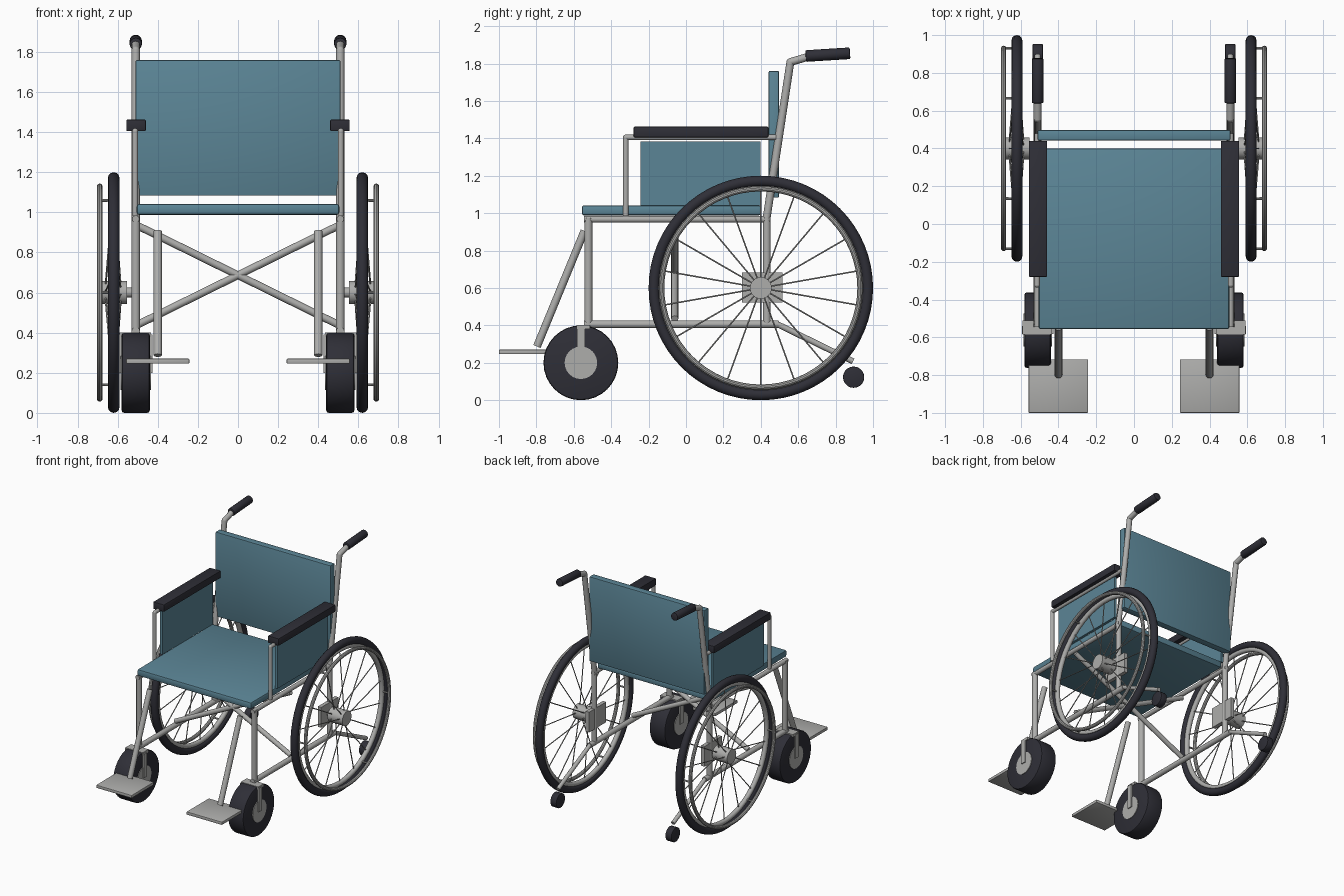
import bpy, bmesh, math
from mathutils import Vector, Matrix

if "Cube" in bpy.data.objects:
    bpy.data.objects.remove(bpy.data.objects["Cube"])


def material(name, rgb):
    m = bpy.data.materials.new(name)
    m.diffuse_color = (*rgb, 1)
    m.use_nodes = True
    m.node_tree.nodes["Principled BSDF"].inputs["Base Color"].default_value = m.diffuse_color
    return m


TEAL = material("teal fabric", (0.105, 0.235, 0.305))
METAL = material("grey metal", (0.42, 0.42, 0.41))
DARK = material("dark rubber", (0.028, 0.028, 0.038))


def finish(name, bm, mat):
    me = bpy.data.meshes.new(name)
    bmesh.ops.recalc_face_normals(bm, faces=bm.faces)
    bm.to_mesh(me)
    bm.free()
    me.materials.append(mat)
    ob = bpy.data.objects.new(name, me)
    bpy.context.collection.objects.link(ob)
    return ob


def add_tube(bm, a, b, r, n=12):
    a, b = Vector(a), Vector(b)
    d = b - a
    mat = Matrix.Translation((a + b) / 2) @ d.to_track_quat('Z', 'Y').to_matrix().to_4x4()
    bmesh.ops.create_cone(bm, cap_ends=True, segments=n, radius1=r, radius2=r,
                          depth=d.length, matrix=mat)


def tube(name, points, r, mat, n=12, bevel=0):
    """Round tube along a list of points, with ball joints at the bends."""
    bm = bmesh.new()
    for a, b in zip(points, points[1:]):
        add_tube(bm, a, b, r, n)
    for p in points[1:-1]:
        bmesh.ops.create_uvsphere(bm, u_segments=n, v_segments=8, radius=r,
                                  matrix=Matrix.Translation(p))
    if bevel:
        caps = [e for e in bm.edges if any(len(f.verts) == n for f in e.link_faces)]
        bmesh.ops.bevel(bm, geom=caps, offset=bevel, segments=2, profile=0.5, affect='EDGES')
    return finish(name, bm, mat)


def box(name, lo, hi, mat, bevel=0):
    lo, hi = Vector(lo), Vector(hi)
    size = Vector([abs(v) for v in hi - lo])
    bm = bmesh.new()
    bmesh.ops.create_cube(bm, size=1, matrix=Matrix.Translation((lo + hi) / 2) @ Matrix.Diagonal((*size, 1)))
    if bevel:
        bmesh.ops.bevel(bm, geom=bm.edges[:], offset=bevel, segments=2, profile=0.5, affect='EDGES')
    return finish(name, bm, mat)


def ring(name, x, R, r, mat, major=64, minor=12):
    bpy.ops.mesh.primitive_torus_add(location=(x, WY, WZ), rotation=(0, math.pi / 2, 0), major_radius=R,
                                     minor_radius=r, major_segments=major, minor_segments=minor)
    ob = bpy.context.object
    ob.name = name
    ob.data.materials.append(mat)
    return ob


WY, WZ = 0.40, 0.60      # rear wheel axle


def on_wheel(x, r, deg):
    t = math.radians(deg)
    return (x, WY + r * math.cos(t), WZ + r * math.sin(t))


# upholstery
box("seat", (-0.505, -0.557, 0.988), (0.505, 0.40, 1.042), TEAL, 0.012)
box("backrest", (-0.51, 0.442, 1.083), (0.51, 0.497, 1.76), TEAL, 0.006)

for s, side in ((-1, "left"), (1, "right")):
    X = 0.51 * s

    # side frame
    tube(side + "_front_post", [(X, -0.522, 0.39), (X, -0.522, 0.975)], 0.022, METAL)
    tube(side + "_lower_rail", [(X, -0.545, 0.406), (X, 0.495, 0.406)], 0.021, METAL)
    tube(side + "_upper_rail", [(X, -0.545, 0.967), (X, 0.45, 0.967)], 0.018, METAL)
    tube(side + "_rear_post", [(X, 0.432, 0.406), (X, 0.432, 0.98), (X, 0.558, 1.808), (X, 0.66, 1.838)],
         0.021, METAL)
    tube(side + "_push_grip", [(X, 0.64, 1.84), (X, 0.877, 1.855)], 0.031, DARK, 16, 0.006)

    # folding cross brace
    tube(side + "_cross_brace", [(-X, -0.06, 0.435), (X, -0.06, 0.938)], 0.019, METAL)

    # armrest
    A = 0.513 * s
    tube(side + "_armrest_tube", [(A, -0.322, 0.985), (A, -0.322, 1.405), (A, 0.48, 1.405)], 0.015, METAL)
    box(side + "_armrest_pad", (0.46 * s, -0.28, 1.405), (0.557 * s, 0.44, 1.463), DARK, 0.006)
    box(side + "_side_panel", (0.50 * s, -0.243, 1.04), (0.52 * s, 0.398, 1.383), TEAL)

    # footrest
    tube(side + "_footrest_tube", [(0.40 * s, -0.543, 0.905), (0.40 * s, -0.797, 0.287)], 0.021, METAL)
    box(side + "_footplate", (0.243 * s, -1.0, 0.246), (0.558 * s, -0.717, 0.27), METAL, 0.004)

    # front caster
    tube(side + "_caster_tyre", [(0.44 * s, -0.562, 0.2), (0.58 * s, -0.562, 0.2)], 0.2, DARK, 32, 0.012)
    tube(side + "_caster_hub", [(0.435 * s, -0.562, 0.2), (0.585 * s, -0.562, 0.2)], 0.087, METAL, 24)
    box(side + "_fork_crown", (0.435 * s, -0.585, 0.38), (0.59 * s, -0.512, 0.402), METAL)
    for x in (0.433, 0.587):
        box(side + "_fork_arm", ((x - 0.006) * s, -0.583, 0.2), ((x + 0.006) * s, -0.541, 0.39), METAL)

    # anti-tip arm and roller
    tube(side + "_anti_tip_arm", [(X, 0.485, 0.408), (X, 0.893, 0.208)], 0.016, METAL)
    tube(side + "_anti_tip_roller", [(0.483 * s, 0.896, 0.123), (0.537 * s, 0.896, 0.123)], 0.057, DARK, 20, 0.004)

    # rear wheel
    W = 0.62 * s
    ring(side + "_tyre", W, 0.571, 0.029, DARK)
    ring(side + "_rim", W, 0.535, 0.019, METAL)
    ring(side + "_hand_rim", 0.69 * s, 0.53, 0.014, METAL, 64, 10)
    box(side + "_axle_plate", (0.497 * s, 0.30, 0.522), (0.527 * s, 0.517, 0.684), METAL)
    tube(side + "_axle", [(0.51 * s, WY, WZ), (0.57 * s, WY, WZ)], 0.025, METAL)
    tube(side + "_hub", [(0.553 * s, WY, WZ), (0.685 * s, WY, WZ)], 0.058, METAL, 24)
    bm = bmesh.new()
    for i in range(18):
        a = 10 + 20 * i
        add_tube(bm, on_wheel((0.585 if i % 2 else 0.66) * s, 0.05, a), on_wheel(W, 0.53, a), 0.004, 6)
    finish(side + "_spokes", bm, METAL)
    bm = bmesh.new()
    for i in range(6):
        add_tube(bm, on_wheel(W, 0.532, 60 * i), on_wheel(0.69 * s, 0.53, 60 * i), 0.007, 8)
    finish(side + "_hand_rim_pins", bm, METAL)

# smooth round parts, keep edges sharp
bpy.ops.object.select_all(action='SELECT')
bpy.context.view_layer.objects.active = bpy.context.selected_objects[0]
bpy.ops.object.shade_smooth_by_angle(angle=math.radians(35))
